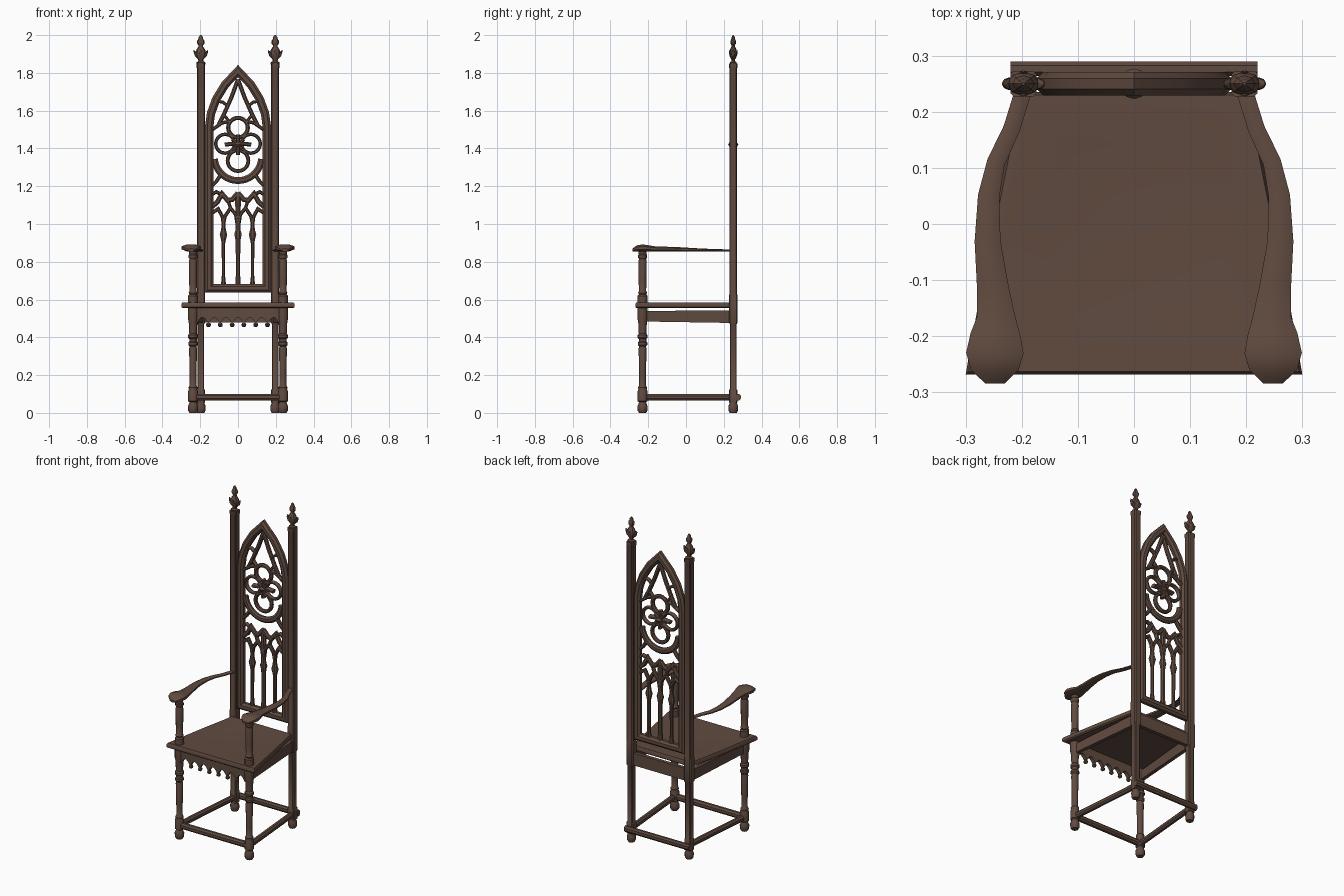
import bpy, bmesh, math
from mathutils import Vector

wood = bpy.data.materials.new("dark brown wood")
wood.diffuse_color = (0.118, 0.070, 0.051, 1)

X, Y, Z = Vector((1, 0, 0)), Vector((0, 1, 0)), Vector((0, 0, 1))
OCT = [(.5, .22), (.22, .5), (-.22, .5), (-.5, .22), (-.5, -.22), (-.22, -.5), (.22, -.5), (.5, -.22)]
POST = [(.5, .38), (.38, .5), (-.38, .5), (-.5, .38), (-.5, -.38), (-.38, -.5), (.38, -.5), (.5, -.38)]
BOX = [(.5, .5), (-.5, .5), (-.5, -.5), (.5, -.5)]


def finish(name, bm):
    bmesh.ops.recalc_face_normals(bm, faces=bm.faces)
    me = bpy.data.meshes.new(name)
    bm.to_mesh(me)
    bm.free()
    me.materials.append(wood)
    ob = bpy.data.objects.new(name, me)
    bpy.context.collection.objects.link(ob)
    return ob


def loft(name, rings, closed=False):
    """Skin a list of point rings."""
    bm = bmesh.new()
    vs = [[bm.verts.new(p) for p in r] for r in rings]
    n = len(vs[0])
    pairs = list(zip(vs, vs[1:])) + ([(vs[-1], vs[0])] if closed else [])
    for a, b in pairs:
        for i in range(n):
            bm.faces.new((a[i], a[(i + 1) % n], b[(i + 1) % n], b[i]))
    if not closed:
        bm.faces.new(vs[0])
        bm.faces.new(vs[-1])
    return finish(name, bm)


def sweep(name, pts, sizes, up=Y, profile=OCT, closed=False):
    """Sweep a profile along a path; sizes is one (w, h) or one per point."""
    pts = [Vector(p) for p in pts]
    n = len(pts)
    if not isinstance(sizes, list):
        sizes = [sizes] * n
    rings = []
    for i, p in enumerate(pts):
        a = pts[i - 1] if i or closed else None
        b = pts[(i + 1) % n] if i < n - 1 or closed else None
        t1 = (p - a).normalized() if a is not None else (b - p).normalized()
        t2 = (b - p).normalized() if b is not None else t1
        t = (t1 + t2).normalized()
        side = t.cross(up).normalized() / max(t.dot(t2), .5)
        w, h = sizes[i]
        rings.append([p + side * w * u + up * h * v for u, v in profile])
    return loft(name, rings, closed)


def lathe(name, prof, x, y, seg=12, sy=1):
    return loft(name, [[(x + r * math.cos(2 * math.pi * k / seg),
                         y + sy * r * math.sin(2 * math.pi * k / seg), z)
                        for k in range(seg)] for r, z in prof])


def arc(cx, cz, r, a0, a1, n=14):
    return [(cx + r * math.cos(math.radians(a0 + (a1 - a0) * i / n)),
             cz + r * math.sin(math.radians(a0 + (a1 - a0) * i / n))) for i in range(n + 1)]


BACK = .25


def bar(name, xz, w=.02, d=.026, closed=False):
    return sweep(name, [(x, BACK, z) for x, z in xz], (w, d), Y, OCT, closed)


# Seat: tapered slab with rounded edge and a shallow dish
outline = [(-.30, -.268), (.30, -.268), (.252, 0), (.205, .235), (-.205, .235), (-.252, 0)]
loft("seat", [[(x * s, y * s, z) for x, y in outline] for s, z in
              [(.97, .554), (1, .56), (1, .575), (.98, .585), (.9, .585), (.6, .578), (.25, .575)]])

# Front apron with scalloped lower edge
cols = 72
rings = []
for i in range(cols + 1):
    x = -.225 + .45 * i / cols
    low = .472 + .034 * abs(math.sin(math.pi * (x / .0625 + .5)))
    rings.append([(x, -.245, low), (x, -.222, low), (x, -.222, .557), (x, -.245, .557)])
loft("front_apron", rings)
for i in range(-3, 3):
    x = .0625 * (i + .5)
    lathe("apron_drop", [(.004, .454), (.011, .459), (.013, .467), (.009, .476)], x, -.234, 8)

# Back apron and low back stretcher
sweep("back_apron", [(-.19, .25, .515), (.19, .25, .515)], (.022, .075), Z, BOX)
sweep("back_stretcher", [(-.22, .277, .083), (.22, .277, .083)], (.026, .036), Z)
sweep("front_stretcher", [(-.235, -.23, .083), (.235, -.23, .083)], (.032, .036), Z)

finial = [(.024, 1.845), (.024, 1.856), (.013, 1.862), (.014, 1.872), (.024, 1.885), (.029, 1.905),
          (.022, 1.925), (.013, 1.938), (.012, 1.946), (.019, 1.955), (.02, 1.968), (.013, 1.98),
          (.011, 1.99), (.003, 2.0)]
front_leg = [(.019, 0), (.026, .012), (.027, .035), (.021, .05), (.019, .057), (.026, .062), (.026, .115),
             (.022, .125), (.024, .135), (.018, .145), (.018, .2), (.021, .34), (.018, .352), (.025, .36),
             (.025, .372), (.02, .378), (.02, .392), (.026, .398), (.026, .412), (.02, .42), (.023, .48),
             (.027, .5), (.027, .558)]
arm_post = [(.026, .58), (.026, .62), (.02, .628), (.024, .636), (.019, .645), (.021, .70),
            (.022, .80), (.019, .815), (.024, .822), (.024, .835), (.02, .84), (.022, .862)]

for s in (-1, 1):
    px = s * .197
    # Back post: foot, chamfered shaft with thicker blocks, cap and finial
    lathe("back_foot", [(.019, 0), (.025, .012), (.026, .035), (.02, .05), (.02, .06)], px, BACK)
    levels = [(.055, .044), (.12, .044), (.126, .036), (.47, .036), (.478, .046), (.62, .046),
              (.628, .042), (1.825, .042), (1.83, .046), (1.85, .046)]
    sweep("back_post", [(px, BACK, z) for z, w in levels], [(w, w) for z, w in levels], Y, POST)
    lathe("finial", finial, px, BACK, 8, .75)
    # Leaf crockets on the finial
    for d in (-1, 1):
        sweep("finial_leaf", [(px + d * .008, BACK, 1.875), (px + d * .024, BACK, 1.892),
                              (px + d * .032, BACK, 1.91), (px + d * .037, BACK, 1.92)],
              [(.012, .016), (.016, .022), (.012, .016), (.003, .004)])
        sweep("finial_bud_leaf", [(px, BACK + d * .008, 1.88), (px, BACK + d * .016, 1.9),
                                  (px, BACK + d * .022, 1.92)],
              [(.012, .016), (.012, .02), (.003, .004)], X)
    # Front leg, arm post
    lathe("front_leg", front_leg, s * .238, -.23)
    lathe("arm_post", arm_post, s * .238, -.23)
    # Curved arm swelling into a knob
    path = [(.198, .235, .03, .010), (.218, .17, .03, .012), (.246, .11, .032, .014), (.259, .05, .038, .017),
            (.261, -.03, .046, .022), (.252, -.11, .056, .025), (.246, -.165, .068, .027),
            (.247, -.195, .088, .032), (.248, -.23, .102, .037), (.248, -.26, .084, .032), (.248, -.284, .035, .014)]
    sweep("arm", [(s * x, y, .855 + h / 2) for x, y, w, h in path], [(w, h) for x, y, w, h in path], Z)
    # Side apron and side stretcher
    sweep("side_apron", [(s * .238, -.23, .512), (px, BACK, .509)], [(.022, .056), (.022, .066)], Z, BOX)
    sweep("side_stretcher", [(s * .238, -.23, .083), (px, BACK, .083)], (.03, .034), Z)

# Pointed frame of the back
half = [(.152, .66), (.152, 1.52), (.143, 1.585), (.115, 1.662), (.068, 1.738)]
loop = half + [(0, 1.81)] + [(-x, z) for x, z in reversed(half)]
bar("back_frame", loop, .044, .042, True)

# Mullions with capitals
col = [(.68, .028), (.70, .022), (.73, .017), (.90, .019), (.925, .03), (.945, .04), (.965, .028), (.99, .02), (1.03, .02)]
for x, top in ((-.077, 1.03), (0, 1.16), (.077, 1.03)):
    levels = col[:-1] + [(top, .024 if x == 0 else .018)]
    k = 1.3 if x == 0 else 1
    sweep("mullion", [(x, BACK, z) for z, w in levels], [(w * k if w < .025 else w, max(.024, w * .9)) for z, w in levels])

for s in (-1, 1):
    # Small pointed arches springing from the mullions
    bar("small_arch", [(s * x, z) for x, z in [(.077, 1.0), (.069, 1.04), (.04, 1.085), (.012, 1.05), (.004, 1.0)]], .019)
    bar("small_arch_outer", [(s * x, z) for x, z in [(.077, 1.0), (.083, 1.04), (.105, 1.08), (.135, 1.06)]], .019)
    # Wavy band over the arches
    bar("wavy_band", [(s * x, z) for x, z in [(.14, 1.09), (.11, 1.115), (.085, 1.16), (.055, 1.125),
                                              (.03, 1.13), (0, 1.165)]], .026)
    bar("band_strut", [(s * .04, 1.085), (s * .055, 1.13)], .018)
    bar("band_shoulder", [(s * .085, 1.155), (s * .115, 1.17), (s * .14, 1.155)], .018)
    # Side lobes of the quatrefoil, and struts to the frame
    bar("side_ring", arc(s * .068, 1.425, .05, 0, 360, 20)[:-1], .018, closed=True)
    bar("lower_strut", [(s * .085, 1.27), (s * .115, 1.225), (s * .14, 1.2)], .02)
    bar("upper_strut", [(s * .035, 1.545), (s * .085, 1.535), (s * .135, 1.5)], .018)
    # Inner gable and its cusps
    bar("gable_bar", [(0, 1.765), (s * .035, 1.67), (s * .075, 1.58), (s * .105, 1.52)], .022)
    bar("gable_cusp", [(s * .055, 1.625), (s * .08, 1.645), (s * .115, 1.65)], .016)
    bar("ring_link", [(s * .04, 1.535), (s * .072, 1.575)], .016)

# Upper and lower lobes, big crescent and centre boss
bar("upper_ring", arc(0, 1.51, .052, 0, 360, 20)[:-1], .022, closed=True)
bar("lower_ring", arc(0, 1.335, .055, 0, 360, 20)[:-1], .02, closed=True)
bar("crescent", arc(0, 1.355, .125, 185, 355, 18), .036)
bar("boss_crossbar", [(-.07, 1.42), (-.03, 1.425), (0, 1.42), (.03, 1.425), (.07, 1.42)], .022, .034)
bar("boss_upright", [(0, 1.365), (0, 1.475)], .022, .034)
for k in range(4):
    a = math.pi / 4 + k * math.pi / 2
    bar("boss_leaf", [(0, 1.42), (.022 * math.cos(a), 1.42 + .022 * math.sin(a)),
                      (.042 * math.cos(a), 1.42 + .042 * math.sin(a))], .018, .036)
lathe("boss", [(.006, 1.40), (.02, 1.408), (.027, 1.42), (.02, 1.432), (.006, 1.44)], 0, BACK, 12)

# Smooth rounded parts, keep edges crisp
for ob in bpy.context.scene.objects:
    ob.select_set(True)
    bpy.context.view_layer.objects.active = ob
bpy.ops.object.shade_smooth_by_angle(angle=math.radians(35))
